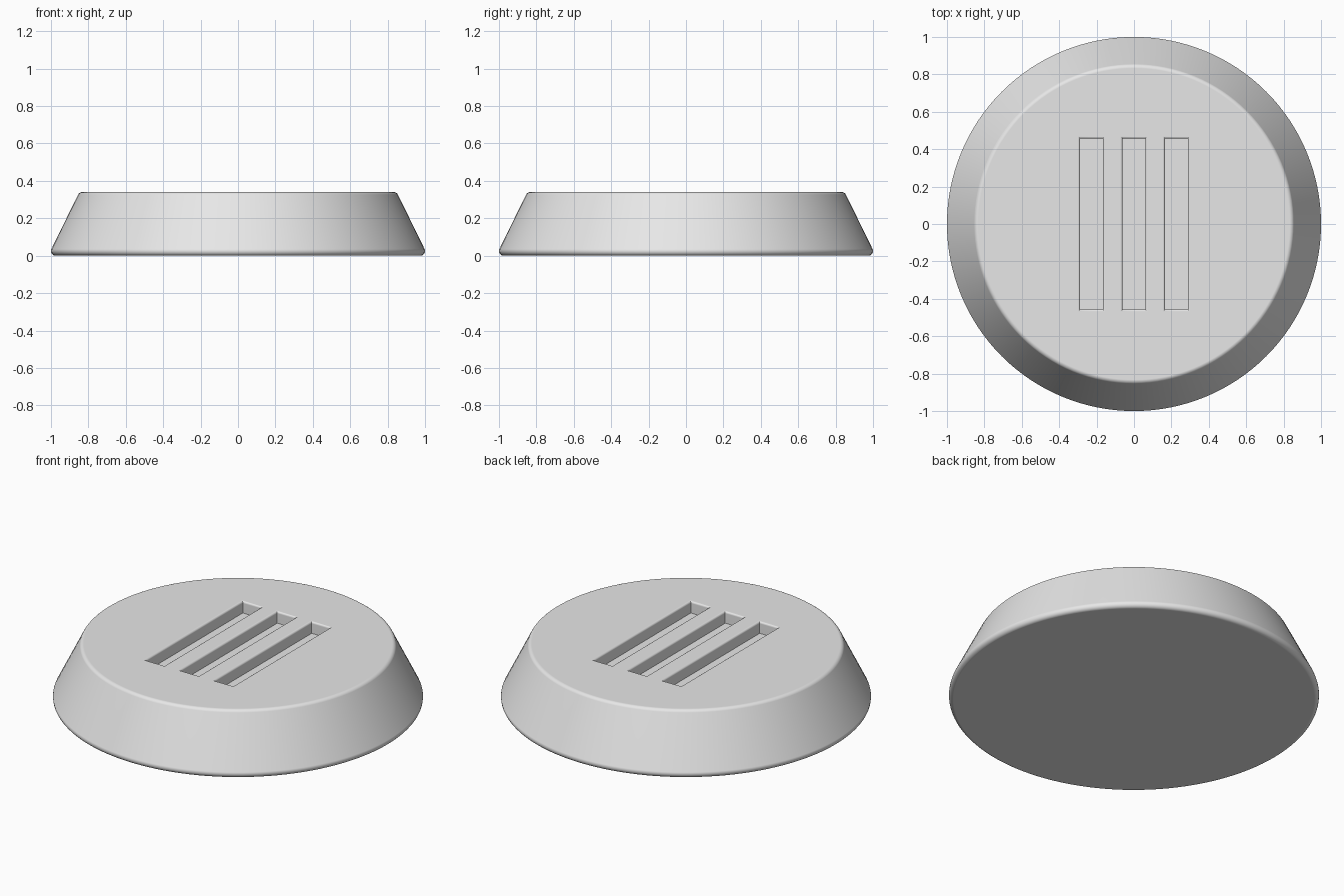
import bpy, bmesh, math
from mathutils import Vector

cube = bpy.data.objects.get("Cube")
if cube:
    bpy.data.objects.remove(cube, do_unlink=True)

HEIGHT, SEGMENTS = 0.34, 128

grey = bpy.data.materials.new("plain_grey")
grey.use_nodes = True
grey.diffuse_color = (0.8, 0.8, 0.8, 1)
grey.node_tree.nodes["Principled BSDF"].inputs["Base Color"].default_value = (0.8, 0.8, 0.8, 1)


def make_object(name, bm):
    bmesh.ops.recalc_face_normals(bm, faces=bm.faces[:])
    mesh = bpy.data.meshes.new(name)
    bm.to_mesh(mesh)
    bm.free()
    mesh.materials.append(grey)
    obj = bpy.data.objects.new(name, mesh)
    bpy.context.collection.objects.link(obj)
    return obj


def skin(bm, rings):
    """Join closed loops of points into a capped solid."""
    loops = [[bm.verts.new(p) for p in ring] for ring in rings]
    n = len(loops[0])
    for low, high in zip(loops, loops[1:]):
        for i in range(n):
            j = (i + 1) % n
            bm.faces.new((low[i], low[j], high[j], high[i]))
    bm.faces.new(loops[0][::-1])
    bm.faces.new(loops[-1])


def fillet(before, corner, after, radius, steps=6):
    """Arc of points rounding one profile corner."""
    a, b = (before - corner).normalized(), (after - corner).normalized()
    half = a.angle(b) / 2
    centre = corner + (a + b).normalized() * radius / math.sin(half)
    start = corner + a * radius / math.tan(half) - centre
    end = corner + b * radius / math.tan(half) - centre
    sweep = start.angle(end)
    return [centre + (start * math.sin(sweep * (1 - k / steps))
                      + end * math.sin(sweep * k / steps)) / math.sin(sweep)
            for k in range(steps + 1)]


# Tapered round body with rounded rims
base_mid, base_rim = Vector((0, 0)), Vector((1.015, 0))
top_rim, top_mid = Vector((0.848, HEIGHT)), Vector((0, HEIGHT))
profile = (fillet(base_mid, base_rim, top_rim, 0.025)
           + fillet(base_rim, top_rim, top_mid, 0.025))
widest = max(p.x for p in profile)
angles = [math.tau * i / SEGMENTS for i in range(SEGMENTS)]
bm = bmesh.new()
skin(bm, [[(p.x / widest * math.cos(t), p.x / widest * math.sin(t), p.y) for t in angles]
          for p in profile])
body = make_object("round_body", bm)

# Three slot cutters with softly flared mouths
LIP = 0.012
levels = [(0, HEIGHT - 0.07)]
for k in range(5):
    t = math.pi / 2 * k / 4
    levels.append((LIP * (1 - math.cos(t)), HEIGHT - LIP * (1 - math.sin(t))))
levels.append((LIP, HEIGHT + 0.05))
bm = bmesh.new()
for x in (-0.227, 0, 0.227):
    skin(bm, [[(x + sx * (0.061 + grow), sy * (0.457 + grow), z)
               for sx, sy in ((-1, -1), (1, -1), (1, 1), (-1, 1))]
              for grow, z in levels])
cutter = make_object("slot_cutter", bm)

# Cut the slots, then shade
cut = body.modifiers.new("slots", 'BOOLEAN')
cut.operation, cut.solver, cut.object = 'DIFFERENCE', 'EXACT', cutter
bpy.ops.object.select_all(action='DESELECT')
body.select_set(True)
bpy.context.view_layer.objects.active = body
bpy.ops.object.modifier_apply(modifier=cut.name)
bpy.data.objects.remove(cutter, do_unlink=True)
bpy.ops.object.shade_smooth_by_angle(angle=math.radians(35))
weighted = body.modifiers.new("weighted_normals", 'WEIGHTED_NORMAL')
weighted.keep_sharp = True
